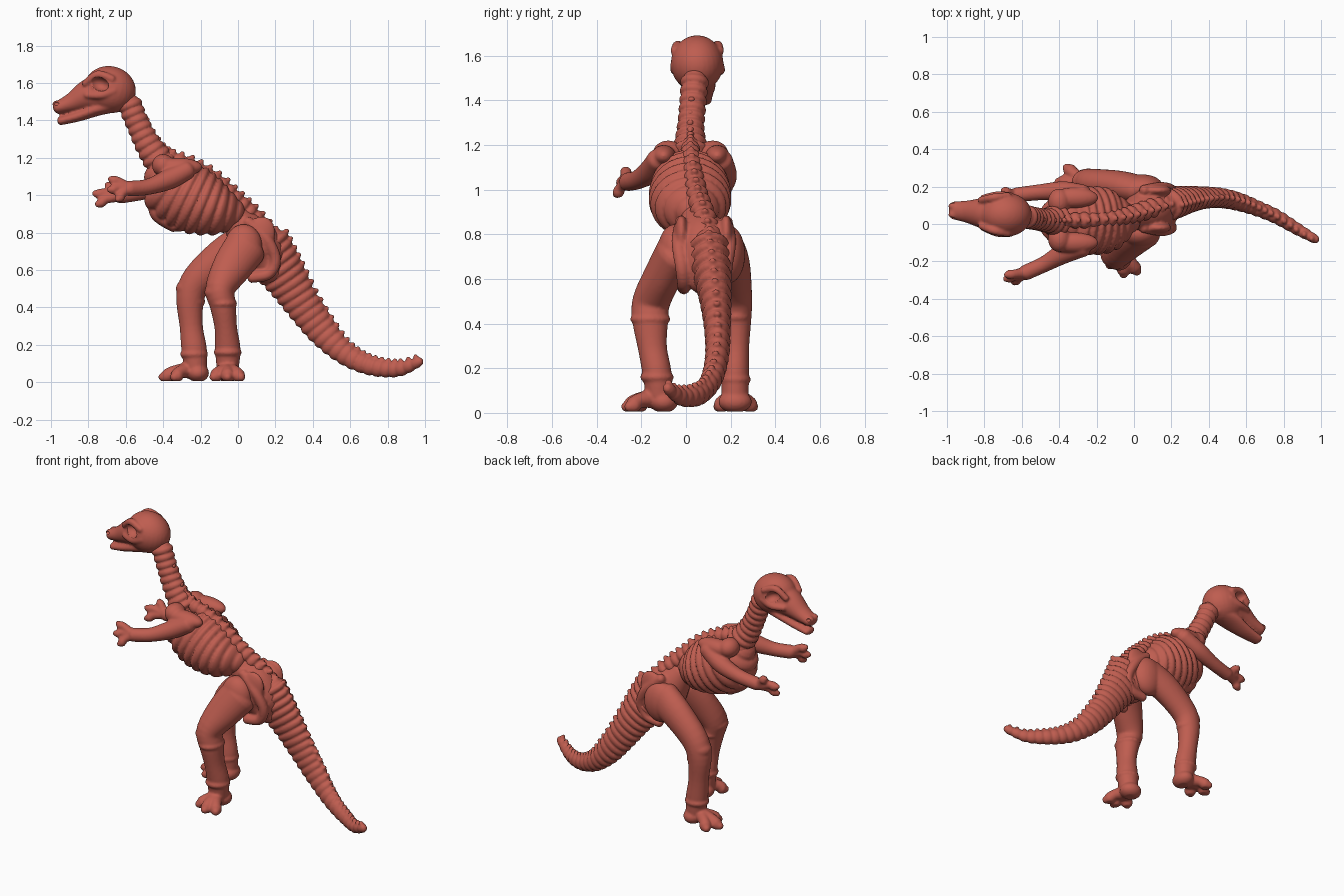
import bpy, bmesh, math
from mathutils import Vector, Matrix, Euler

mat = bpy.data.materials.new("red_clay")
mat.diffuse_color = (0.52, 0.11, 0.08, 1)


def sample(pts, u):
    """Catmull-Rom point on a list of tuples, u in 0..1."""
    f = u * (len(pts) - 1)
    i = min(int(f), len(pts) - 2)
    t = f - i
    a, b, c, d = (pts[max(0, min(len(pts) - 1, j))] for j in (i - 1, i, i + 1, i + 2))
    return [0.5 * (2 * q + (r - p) * t + (2 * p - 5 * q + 4 * r - s) * t * t
                   + (3 * q - p - 3 * r + s) * t ** 3) for p, q, r, s in zip(a, b, c, d)]


def tube(bm, pts, ribs=0, amp=0.0, seg=28, cap=0.7):
    """Rounded sweep through (x, y, z, half width, half height), optionally grooved into ribs."""
    pts = [p if len(p) == 5 else (*p, p[3]) for p in pts]
    n = max(24, ribs * 10)
    vals = [sample(pts, k / n) for k in range(n + 1)]
    pos = [Vector(v[:3]) for v in vals]
    dist = [0.0]
    for a, b in zip(pos, pos[1:]):
        dist.append(dist[-1] + (b - a).length)
    run = (pos[-1] - pos[0]).normalized()
    ref = Vector((1, 0, 0)) if abs(run.y) > 0.75 else Vector((0, 1, 0))
    stations = []
    for k in range(n + 1):
        t = (pos[min(n, k + 1)] - pos[max(0, k - 1)]).normalized()
        g = 1 - amp * (1 - abs(math.sin(math.pi * ribs * dist[k] / dist[-1]))) ** 1.5 if ribs else 1
        stations.append((pos[k], t, vals[k][3] * g, vals[k][4] * g))

    def ends(st, sign):
        p, t, w, h = st
        return [(p + t * sign * min(w, h) * cap * math.sin(a), t, w * math.cos(a), h * math.cos(a))
                for a in (0.4, 0.8, 1.2, 1.5)]
    stations = ends(stations[0], -1)[::-1] + stations + ends(stations[-1], 1)
    rings = []
    for p, t, w, h in stations:
        side = (ref - t * ref.dot(t)).normalized()
        up = t.cross(side)
        rings.append([bm.verts.new(p + side * w * math.cos(2 * math.pi * j / seg)
                                   + up * h * math.sin(2 * math.pi * j / seg)) for j in range(seg)])
    for r0, r1 in zip(rings, rings[1:]):
        for j in range(seg):
            bm.faces.new((r0[j], r0[(j + 1) % seg], r1[(j + 1) % seg], r1[j]))
    bm.faces.new(rings[0][::-1])
    bm.faces.new(rings[-1])


def ball(bm, c, r, rot=(0, 0, 0)):
    m = Matrix.Translation(c) @ Euler(rot).to_matrix().to_4x4() @ Matrix.Diagonal((*r, 1))
    bmesh.ops.create_uvsphere(bm, u_segments=28, v_segments=18, radius=1, matrix=m)


def mesh_object(name, bm):
    bmesh.ops.recalc_face_normals(bm, faces=bm.faces)
    me = bpy.data.meshes.new(name)
    bm.to_mesh(me)
    bm.free()
    ob = bpy.data.objects.new(name, me)
    bpy.context.collection.objects.link(ob)
    return ob


def finish(name, bm, voxel=0.009, smooth=3, cutter=None):
    """Fuse the pieces into one soft skin, carving the cutter if given."""
    for v in bm.verts:
        v.co.z = max(v.co.z, 0.006)
    ob = mesh_object(name, bm)
    m = ob.modifiers.new("fuse", 'REMESH')
    m.mode, m.voxel_size = 'VOXEL', voxel
    if cutter:
        b = ob.modifiers.new("carve", 'BOOLEAN')
        b.operation, b.object = 'DIFFERENCE', cutter
    s = ob.modifiers.new("soften", 'SMOOTH')
    s.factor, s.iterations = 0.5, smooth
    me = bpy.data.meshes.new_from_object(ob.evaluated_get(bpy.context.evaluated_depsgraph_get()))
    ob.modifiers.clear()
    ob.data = me
    me.materials.clear()
    me.materials.append(mat)
    me.polygons.foreach_set("use_smooth", [True] * len(me.polygons))
    if cutter:
        bpy.data.objects.remove(cutter)
    return ob


# skull with jaw, eye sockets and nostrils
bm = bmesh.new()
ball(bm, (-0.685, 0.05, 1.565), (0.14, 0.118, 0.125), (0, 0.25, 0))
tube(bm, [(-0.70, 0.05, 1.555, 0.105, 0.115), (-0.80, 0.058, 1.535, 0.085, 0.085),
          (-0.89, 0.066, 1.495, 0.060, 0.052), (-0.965, 0.073, 1.468, 0.048, 0.034)])
tube(bm, [(-0.62, 0.05, 1.495, 0.07, 0.045), (-0.74, 0.055, 1.465, 0.078, 0.038),
          (-0.85, 0.064, 1.425, 0.058, 0.03), (-0.95, 0.074, 1.397, 0.042, 0.023)])
for s in (-1, 1):
    ball(bm, (-0.965, 0.073 + s * 0.022, 1.487), (0.028, 0.022, 0.02))
    tube(bm, [(-0.82, 0.06 + s * 0.068, 1.595, 0.018), (-0.75, 0.053 + s * 0.088, 1.645, 0.022),
              (-0.67, 0.05 + s * 0.1, 1.62, 0.02)])
    tube(bm, [(-0.81, 0.06 + s * 0.078, 1.535, 0.018), (-0.73, 0.053 + s * 0.1, 1.535, 0.022),
              (-0.66, 0.05 + s * 0.1, 1.56, 0.02)])
cut = bmesh.new()
for s in (-1, 1):
    ball(cut, (-0.742, 0.055 + s * 0.12, 1.595), (0.052, 0.055, 0.037), (0, 0.35, 0))
    ball(cut, (-0.972, 0.073 + s * 0.045, 1.49), (0.014, 0.014, 0.01))
finish("skull", bm, 0.008, 3, mesh_object("skull_cutter", cut))

# neck vertebrae
bm = bmesh.new()
tube(bm, [(-0.585, 0.04, 1.50, 0.065, 0.068), (-0.535, 0.03, 1.38, 0.062, 0.066),
          (-0.475, 0.02, 1.26, 0.065, 0.075), (-0.40, 0.02, 1.15, 0.09, 0.09)], 9, 0.22)
finish("neck", bm, 0.007, 1)

# ribcage with breastbone
bm = bmesh.new()
tube(bm, [(-0.425, 0.02, 1.12, 0.10, 0.10), (-0.365, 0.02, 1.045, 0.155, 0.17),
          (-0.25, 0.018, 0.98, 0.185, 0.19), (-0.12, 0.02, 0.925, 0.17, 0.15),
          (-0.02, 0.03, 0.90, 0.09, 0.09)], 9, 0.13, 40)
tube(bm, [(-0.45, 0.02, 1.0, 0.04, 0.03), (-0.435, 0.02, 0.90, 0.05, 0.035),
          (-0.34, 0.02, 0.83, 0.05, 0.03)])
finish("ribcage", bm, 0.008, 1)

# backbone and tail, with a row of dorsal knobs
bm = bmesh.new()
back = [(-0.55, 0.03, 1.47, 0.025), (-0.47, 0.02, 1.31, 0.03), (-0.39, 0.02, 1.21, 0.04),
        (-0.26, 0.02, 1.16, 0.045), (-0.13, 0.03, 1.085, 0.045), (-0.02, 0.05, 0.98, 0.05),
        (0.08, 0.08, 0.88, 0.055), (0.17, 0.11, 0.775, 0.055)]
tail = [(0.13, 0.10, 0.74, 0.10, 0.15), (0.20, 0.115, 0.635, 0.09, 0.135),
        (0.275, 0.13, 0.525, 0.075, 0.115), (0.36, 0.14, 0.395, 0.062, 0.097),
        (0.455, 0.14, 0.268, 0.055, 0.083), (0.555, 0.12, 0.166, 0.05, 0.065),
        (0.655, 0.085, 0.105, 0.044, 0.054), (0.76, 0.04, 0.075, 0.04, 0.048),
        (0.87, -0.025, 0.072, 0.034, 0.04), (0.975, -0.085, 0.113, 0.024, 0.026)]
tube(bm, back, 20, 0.3)
tube(bm, tail, 25, 0.17)
for path, count in ((back, 20), (tail, 25)):
    for k in range(count):
        u = (k + 0.5) / count
        x, y, z, *r = sample(path, u)
        x2, y2, z2, *_ = sample(path, min(1, u + 0.01))
        ang = math.atan2(z2 - z, x2 - x)
        h = r[-1] * 0.96
        ball(bm, (x - math.sin(ang) * h, y, z + math.cos(ang) * h),
             (0.014, 0.017, 0.018), (0, -ang, 0))
finish("backbone_and_tail", bm, 0.007, 1)

# pelvis with hip plates and rims
bm = bmesh.new()
tube(bm, [(-0.01, 0.05, 0.87, 0.08, 0.08), (0.07, 0.075, 0.77, 0.12, 0.13),
          (0.13, 0.09, 0.66, 0.12, 0.13), (0.17, 0.105, 0.59, 0.09, 0.08)])
for s in (-1, 1):
    y = 0.08 + s * 0.1
    ball(bm, (0.08, y, 0.74), (0.10, 0.04, 0.16), (0, 0.55, 0))
    tube(bm, [(0.05, y, 0.86, 0.028), (0.15, y + s * 0.015, 0.77, 0.03),
              (0.20, y, 0.66, 0.03), (0.165, y - s * 0.01, 0.58, 0.03), (0.07, y - s * 0.01, 0.56, 0.03)])
finish("pelvis", bm, 0.009, 3)


def limb(name, bones, knobs, digits, r, palm):
    """Bone chain with joint knobs, ending in a palm and splayed digits."""
    bm = bmesh.new()
    tube(bm, bones)
    for c, size in knobs:
        ball(bm, c, size)
    p = Vector(palm)
    for d in digits:
        e = Vector(d)
        q = p.lerp(e, 0.55) + Vector((0, 0, r * 0.35))
        tube(bm, [(*p, r * 1.35), (*q, r * 1.0), (*p.lerp(e, 0.8), r * 1.1), (*e, r * 0.65)])
    finish(name, bm, 0.008, 3)


# legs: the near foot points forward, the far foot points toward the head
limb("near_leg",
     [(0.04, -0.045, 0.72, 0.09, 0.115), (-0.03, -0.10, 0.62, 0.085, 0.105),
      (-0.095, -0.155, 0.50, 0.085, 0.08), (-0.08, -0.16, 0.41, 0.08, 0.07),
      (-0.065, -0.15, 0.29, 0.065, 0.06), (-0.055, -0.13, 0.18, 0.065, 0.068), (-0.055, -0.12, 0.08, 0.06, 0.06)],
     [((0.03, -0.05, 0.73), (0.10, 0.075, 0.115)), ((-0.10, -0.16, 0.48), (0.08, 0.08, 0.055)),
      ((-0.08, -0.16, 0.42), (0.075, 0.09, 0.035)), ((-0.055, -0.13, 0.16), (0.075, 0.075, 0.035)),
      ((-0.055, -0.10, 0.05), (0.07, 0.065, 0.05))],
     [(-0.135, -0.225, 0.026), (-0.055, -0.275, 0.026), (0.02, -0.26, 0.026)], 0.033, (-0.055, -0.15, 0.065))
limb("far_leg",
     [(0.03, 0.18, 0.73, 0.08, 0.115), (-0.08, 0.205, 0.67, 0.08, 0.10),
      (-0.215, 0.22, 0.55, 0.075, 0.085), (-0.255, 0.225, 0.45, 0.07, 0.075),
      (-0.25, 0.225, 0.30, 0.058, 0.062), (-0.235, 0.22, 0.18, 0.062, 0.068), (-0.225, 0.22, 0.08, 0.06, 0.06)],
     [((0.05, 0.19, 0.71), (0.11, 0.075, 0.13)), ((-0.255, 0.225, 0.50), (0.078, 0.068, 0.055)),
      ((-0.25, 0.225, 0.43), (0.075, 0.065, 0.035)), ((-0.235, 0.22, 0.15), (0.075, 0.07, 0.035)),
      ((-0.215, 0.22, 0.05), (0.06, 0.075, 0.05))],
     [(-0.365, 0.305, 0.026), (-0.41, 0.225, 0.026), (-0.345, 0.14, 0.026)], 0.033, (-0.265, 0.22, 0.065))

# arms with shoulder blades
limb("near_arm",
     [(-0.27, -0.125, 1.135, 0.05), (-0.37, -0.155, 1.085, 0.055), (-0.48, -0.215, 1.045, 0.043),
      (-0.58, -0.26, 1.035, 0.042)],
     [((-0.32, -0.10, 1.15), (0.13, 0.055, 0.05)), ((-0.40, -0.08, 1.16), (0.06, 0.07, 0.06))],
     [(-0.685, -0.272, 1.09), (-0.69, -0.295, 1.03), (-0.645, -0.315, 0.975)], 0.024, (-0.585, -0.262, 1.035))
limb("far_arm",
     [(-0.27, 0.16, 1.13, 0.05), (-0.38, 0.175, 1.065, 0.053), (-0.50, 0.17, 1.02, 0.043),
      (-0.63, 0.155, 0.995, 0.04)],
     [((-0.32, 0.14, 1.15), (0.13, 0.055, 0.05)), ((-0.40, 0.12, 1.16), (0.06, 0.07, 0.06))],
     [(-0.70, 0.18, 1.06), (-0.77, 0.145, 1.01), (-0.755, 0.12, 0.95)], 0.024, (-0.645, 0.155, 0.995))
